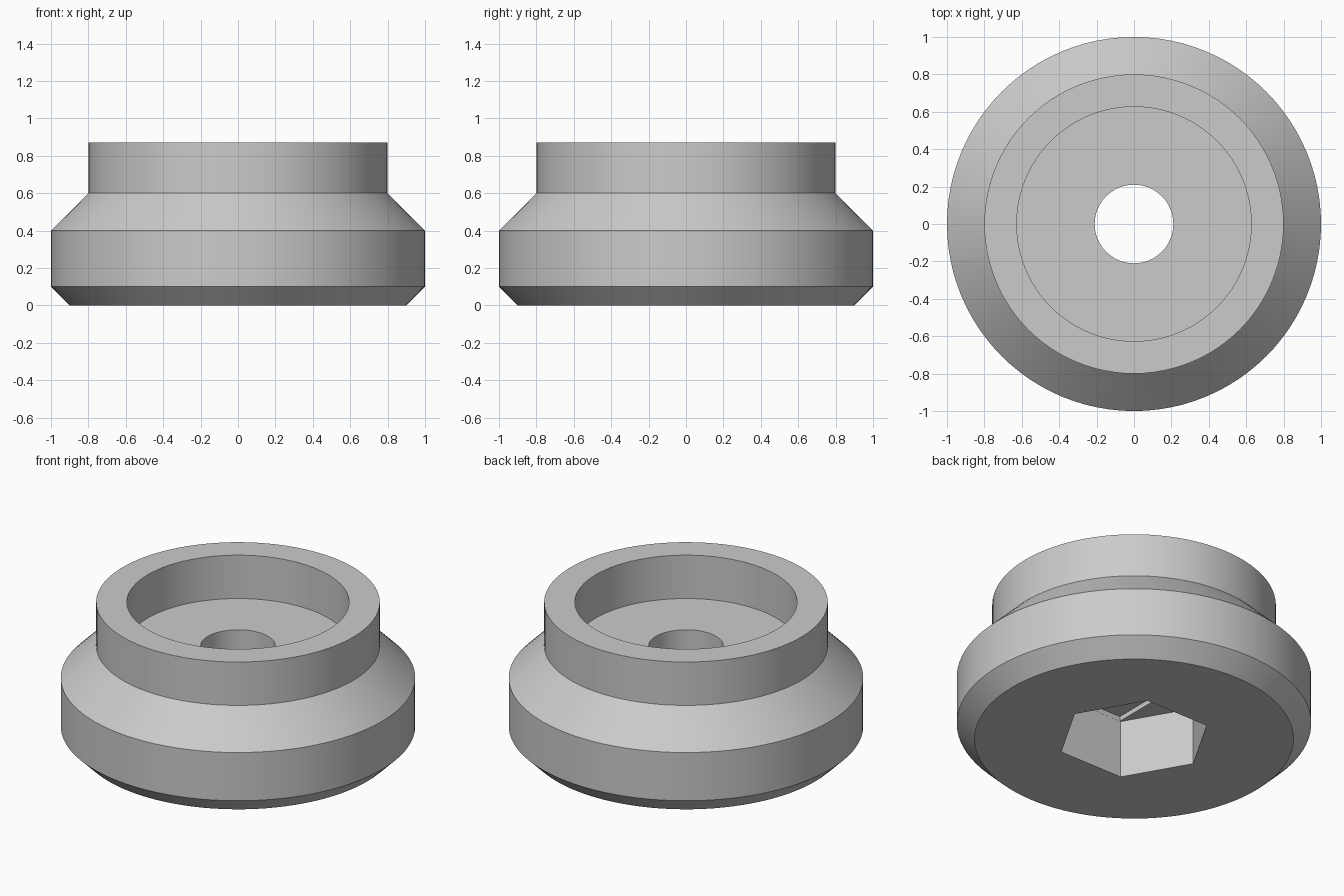
import bpy, bmesh, math

cube = bpy.data.objects.get("Cube")
if cube:
    bpy.data.objects.remove(cube, do_unlink=True)

SEGMENTS = 96
HOLE_R = 0.21
HEX_R = 0.436
POCKET_TOP = 0.36
SLOT_TOP = 0.39

grey = bpy.data.materials.new("plain grey")
grey.use_nodes = True
colour = (0.6, 0.6, 0.6, 1)
grey.diffuse_color = colour
grey.node_tree.nodes["Principled BSDF"].inputs["Base Color"].default_value = colour


def add_object(name, bm):
    bmesh.ops.recalc_face_normals(bm, faces=bm.faces)
    mesh = bpy.data.meshes.new(name)
    bm.to_mesh(mesh)
    bm.free()
    obj = bpy.data.objects.new(name, mesh)
    bpy.context.collection.objects.link(obj)
    mesh.materials.append(grey)
    return obj


def lathe(name, profile):
    """Revolve a closed (radius, height) outline around z."""
    bm = bmesh.new()
    rings = []
    for i in range(SEGMENTS):
        a = 2 * math.pi * i / SEGMENTS
        rings.append([bm.verts.new((r * math.cos(a), r * math.sin(a), z)) for r, z in profile])
    n = len(profile)
    for i, ring in enumerate(rings):
        after = rings[(i + 1) % SEGMENTS]
        for j in range(n):
            k = (j + 1) % n
            bm.faces.new((ring[j], after[j], after[k], ring[k]))
    return add_object(name, bm)


def prism(name, outline, bottom, top):
    bm = bmesh.new()
    base = bm.faces.new([bm.verts.new((x, y, bottom)) for x, y in outline])
    extruded = bmesh.ops.extrude_face_region(bm, geom=[base])
    verts = [v for v in extruded["geom"] if isinstance(v, bmesh.types.BMVert)]
    bmesh.ops.translate(bm, verts=verts, vec=(0, 0, top - bottom))
    return add_object(name, bm)


def cut(target, cutter):
    cutter.hide_render = True
    mod = target.modifiers.new("cut", "BOOLEAN")
    mod.operation = "DIFFERENCE"
    mod.solver = "EXACT"
    mod.object = cutter
    bpy.context.view_layer.objects.active = target
    bpy.ops.object.modifier_apply(modifier=mod.name)
    bpy.data.objects.remove(cutter, do_unlink=True)


# Stepped round body with chamfers, cup and through hole
body = lathe("knob_body", [
    (HOLE_R, 0), (0.9, 0), (1, 0.1), (1, 0.4), (0.8, 0.6),
    (0.8, 0.87), (0.627, 0.87), (0.627, 0.6), (HOLE_R, 0.6)])

# Hexagonal nut pocket underneath, corners on the x axis
hexagon = [(HEX_R * math.cos(math.radians(a)), HEX_R * math.sin(math.radians(a)))
           for a in range(0, 360, 60)]
cut(body, prism("nut_pocket_cutter", hexagon, -0.1, POCKET_TOP))

# Shallow slot across the pocket's inner end
half = HEX_R * math.cos(math.radians(30)) - 0.0005
w = HOLE_R + 0.002
slot = [(-w, -half), (w, -half), (w, half), (-w, half)]
cut(body, prism("slot_cutter", slot, POCKET_TOP - 0.1, SLOT_TOP))

# Smooth round walls, crisp edges
bpy.ops.object.select_all(action="DESELECT")
body.select_set(True)
bpy.context.view_layer.objects.active = body
bpy.ops.object.shade_smooth_by_angle(angle=math.radians(30))
